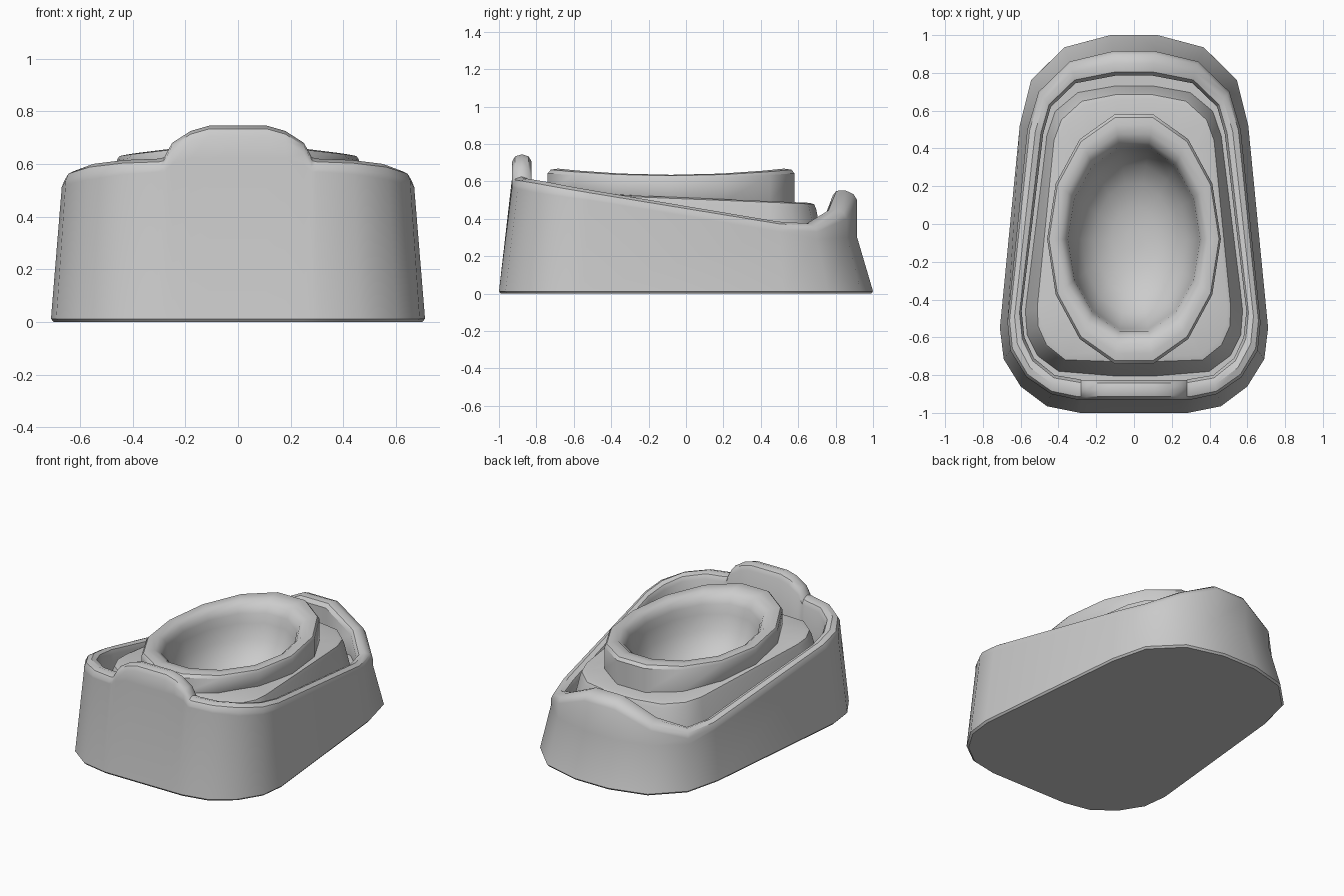
import bpy, bmesh, math

if "Cube" in bpy.data.objects:
    bpy.data.objects.remove(bpy.data.objects["Cube"])


def skin(name, loops, cap_first=False, cap_last=False):
    """Bridge a stack of closed loops into one smooth object."""
    bm = bmesh.new()
    rows = [[bm.verts.new(p) for p in lp] for lp in loops]
    for a, b in zip(rows, rows[1:]):
        n = len(a)
        for i in range(n):
            j = (i + 1) % n
            bm.faces.new((a[i], a[j], b[j], b[i]))
    if cap_first:
        bm.faces.new(rows[0][::-1])
    if cap_last:
        bm.faces.new(rows[-1])
    bmesh.ops.recalc_face_normals(bm, faces=bm.faces)
    me = bpy.data.meshes.new(name)
    bm.to_mesh(me)
    bm.free()
    ob = bpy.data.objects.new(name, me)
    bpy.context.collection.objects.link(ob)
    bpy.ops.object.select_all(action='DESELECT')
    ob.select_set(True)
    bpy.context.view_layer.objects.active = ob
    bpy.ops.object.shade_smooth_by_angle(angle=math.radians(38))
    return ob


def mirror(half):
    """Right half, front to back, completed with the left half."""
    return half + [(-x, y, z) for x, y, z in reversed(half)]


CY = -0.08  # centre of the seat opening


def on_ellipse(p, rx, ry, z):
    a = math.atan2((p[1] - CY) / ry, p[0] / rx)
    return (rx * math.cos(a), CY + ry * math.sin(a), z)


# Outer shell columns: bottom xy, rim outer xy, rim inner xy, outer z, inner z, kink z
cols = [
    ((.11, -1.0), (.11, -.93), (.11, -.825), .745, .745, .62),
    ((.18, -1.0), (.18, -.93), (.18, -.825), .725, .725, .62),
    ((.25, -1.0), (.25, -.93), (.25, -.825), .68, .68, .60),
    ((.285, -1.0), (.28, -.93), (.28, -.825), .625, .625, .57),
    ((.31, -.995), (.30, -.93), (.30, -.82), .62, .62, .57),
    ((.46, -.965), (.44, -.90), (.42, -.80), .615, .615, .56),
    ((.60, -.86), (.57, -.81), (.53, -.71), .60, .60, .54),
    ((.69, -.715), (.655, -.67), (.58, -.60), .575, .575, .52),
    ((.71, -.55), (.67, -.52), (.595, -.46), .55, .55, .50),
    ((.605, .52), (.565, .50), (.48, .48), .385, .385, .33),
    ((.545, .76), (.505, .70), (.44, .62), .37, .38, .29),
    ((.37, .935), (.34, .86), (.31, .745), .44, .46, .30),
    ((.125, 1.0), (.11, .915), (.10, .785), .54, .565, .30),
]
FLOOR = .28
loops = [mirror([(b[0] * .985, b[1] * .99, 0) for b, *_ in cols]),
         mirror([(b[0], b[1], .012) for b, *_ in cols]),
         mirror([(o[0], o[1], k) for _, o, _, _, _, k in cols])]
# rounded rim: fraction across the wall, drop below the crest
for s, d in ((0, .04), (.15, .012), (.5, 0), (.85, .012), (1, .04)):
    loops.append(mirror([(o[0] + (i[0] - o[0]) * s, o[1] + (i[1] - o[1]) * s,
                          zo + (zi - zo) * s - d) for _, o, i, zo, zi, _ in cols]))
inner = [c[2] for c in cols]
loops.append(mirror([(x, y, FLOOR) for x, y in inner]))
loops.append(mirror([(x * .85, y * .85, FLOOR) for x, y in inner]))
skin("outer_shell", loops, cap_first=True)

# Inner platform that carries the seat: base xy and top xy
base = [(.10, -.81), (.40, -.785), (.515, -.70), (.57, -.59), (.58, -.46),
        (.465, .47), (.42, .60), (.30, .70), (.10, .735)]
top = [(.10, -.74), (.37, -.73), (.47, -.65), (.515, -.55), (.52, -.45),
       (.43, .45), (.39, .56), (.28, .66), (.10, .695)]


def deck(y):
    return .513 - .04 * y


loops = [mirror([(x, y, FLOOR - .02) for x, y in base]),
         mirror([(x, y, deck(y) - .03) for x, y in top]),
         mirror([(x * .985, y * .985, deck(y) - .007) for x, y in top]),
         mirror([(x * .95, y * .95, deck(y)) for x, y in top]),
         mirror([on_ellipse(p, .41, .60, deck(p[1])) for p in top])]
skin("inner_platform", loops)

# Oval seat ring running down into the bowl: rx, ry, z, amount of saddle curve
profile = [(.41, .60, .49, 0), (.45, .66, .495, 0), (.46, .677, .51, 0),
           (.46, .677, .615, .03), (.45, .66, .63, .034), (.425, .62, .635, .035),
           (.39, .57, .63, .035), (.365, .525, .61, .025), (.35, .50, .575, .015),
           (.342, .488, .52, .005), (.32, .455, .43, 0), (.28, .40, .35, 0),
           (.21, .30, .28, 0), (.12, .17, .24, 0), (.04, .06, .23, 0)]
loops = []
for rx, ry, z, k in profile:
    lp = []
    for i in range(14):
        a = 2 * math.pi * i / 14
        tilt = -.04 * ry * math.sin(a) if z < .515 and rx > .40 else 0
        lp.append((rx * math.cos(a), CY + ry * math.sin(a),
                   z + tilt + k * math.sin(a) ** 2))
    loops.append(lp)
skin("seat_ring_and_bowl", loops, cap_last=True)
